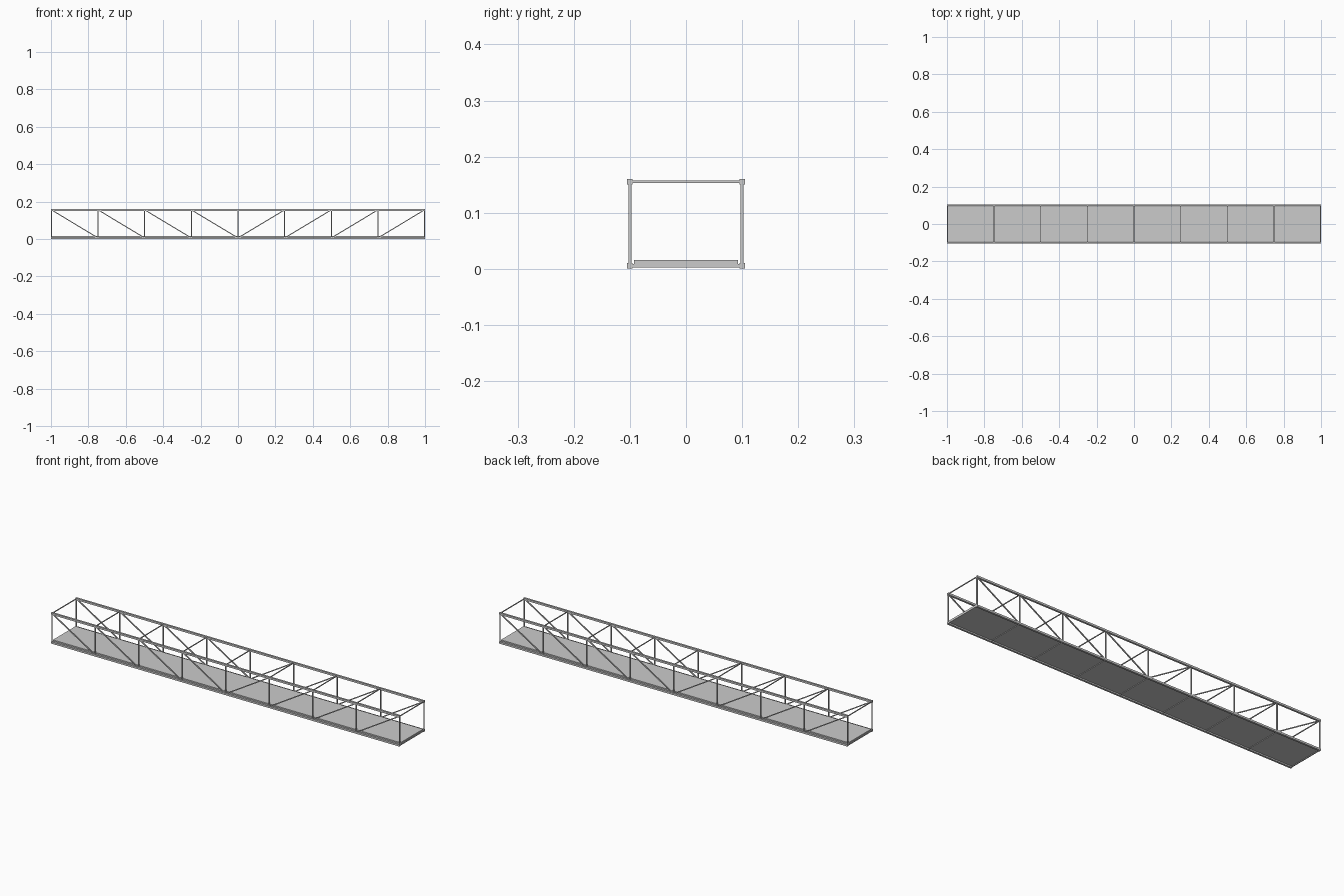
import bpy
from mathutils import Vector

if "Cube" in bpy.data.objects:
    bpy.data.objects.remove(bpy.data.objects["Cube"])

HALF, SIDE = 0.9975, 0.1        # truss half length, chord offset from centre
LOW, HIGH = 0.0055, 0.1555      # chord centre heights
PANELS = 8


def beam(name, a, b, width, depth):
    """Square bar from point a to point b."""
    a, b = Vector(a), Vector(b)
    d = b - a
    bpy.ops.mesh.primitive_cube_add(size=1, location=(a + b) / 2)
    ob = bpy.context.object
    ob.name = name
    ob.rotation_euler = d.to_track_quat('X', 'Z').to_euler()
    ob.scale = (d.length, width, depth)
    return ob


stations = [-HALF + 2 * HALF * i / PANELS for i in range(PANELS + 1)]

for label, y in (("front", -SIDE), ("back", SIDE)):
    # Long chords
    beam(f"{label}_bottom_chord", (-1, y, LOW), (1, y, LOW), 0.01, 0.01)
    beam(f"{label}_top_chord", (-1, y, HIGH), (1, y, HIGH), 0.01, 0.01)
    # Posts
    for i, x in enumerate(stations):
        beam(f"{label}_post_{i}", (x, y, LOW), (x, y, HIGH), 0.005, 0.005)
    # Diagonals lean down toward midspan
    for i in range(PANELS):
        x0, x1 = stations[i], stations[i + 1]
        z0, z1 = (HIGH, LOW) if i < PANELS // 2 else (LOW, HIGH)
        beam(f"{label}_diagonal_{i}", (x0, y, z0), (x1, y, z1), 0.005, 0.005)

# Cross beams above and below
for i, x in enumerate(stations):
    beam(f"top_cross_beam_{i}", (x, -SIDE, HIGH), (x, SIDE, HIGH), 0.004, 0.004)
    beam(f"floor_beam_{i}", (x, -SIDE, LOW), (x, SIDE, LOW), 0.005, 0.006)

# Walkway deck
beam("deck", (-HALF, 0, 0.0105), (HALF, 0, 0.0105), 0.185, 0.01)
